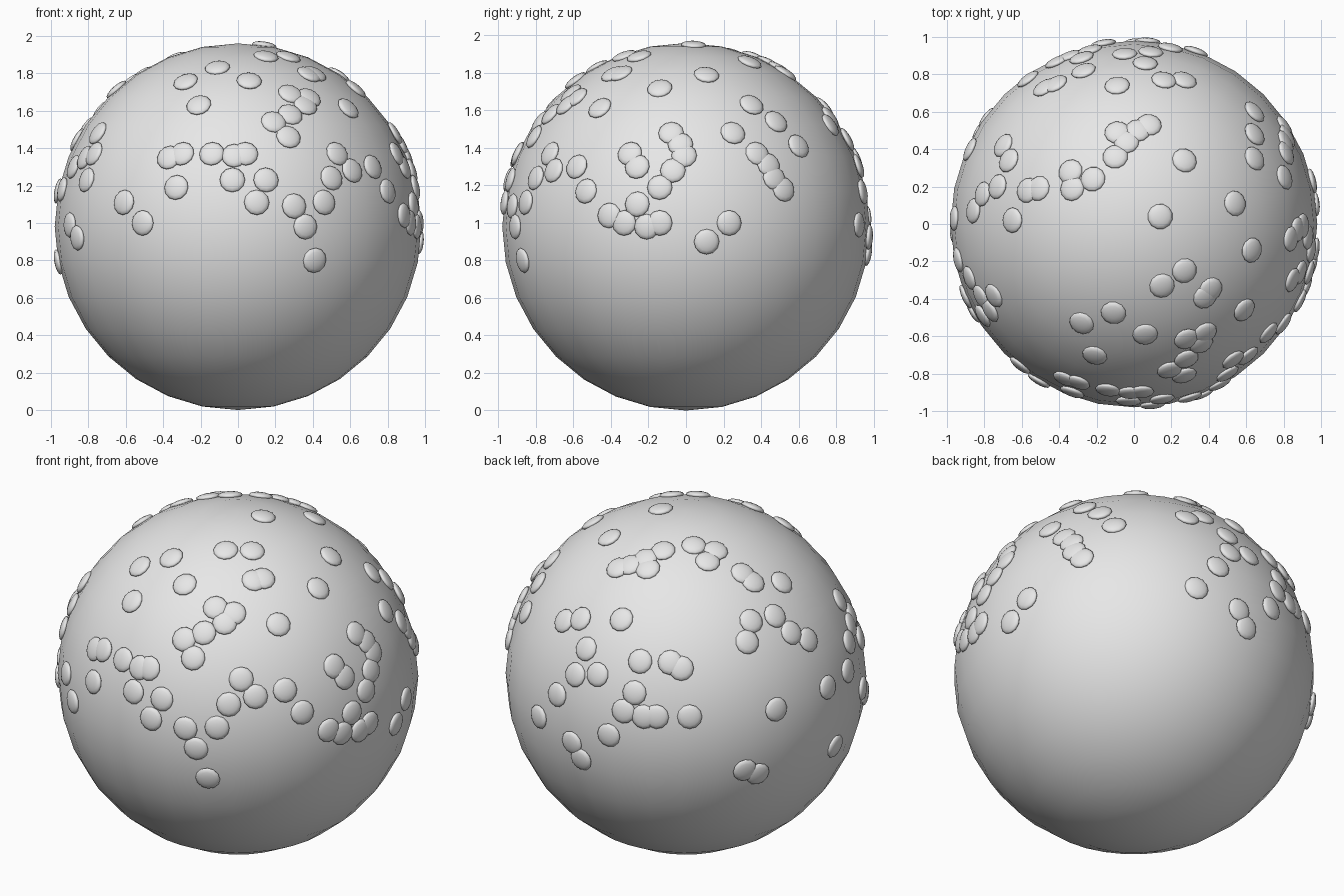
import bpy
import bmesh
from math import cos, sin, radians, sqrt
from mathutils import Matrix, Vector

RADIUS = 0.98
SPOT_RADIUS = 0.068
SPOT_HALF_THICKNESS = 0.021
CENTRE = Vector((0, 0, RADIUS))

default_cube = bpy.data.objects.get("Cube")
if default_cube:
    bpy.data.objects.remove(default_cube, do_unlink=True)


def make_material(name, colour):
    material = bpy.data.materials.new(name)
    material.use_nodes = True
    material.diffuse_color = colour
    material.node_tree.nodes["Principled BSDF"].inputs["Base Color"].default_value = colour
    return material


def make_object(name, bm, material):
    mesh = bpy.data.meshes.new(name)
    bm.to_mesh(mesh)
    bm.free()
    mesh.materials.append(material)
    mesh.shade_smooth()
    thing = bpy.data.objects.new(name, mesh)
    bpy.context.collection.objects.link(thing)
    return thing


def facing_frame(azimuth, elevation):
    """Right, up and outward axes of a side of the ball; azimuth zero is the front."""
    a, e = radians(azimuth), radians(elevation)
    right = Vector((cos(a), sin(a), 0))
    outward = Vector((sin(a) * cos(e), -cos(a) * cos(e), sin(e)))
    return right, outward.cross(right), outward


def add_spot(bm, direction):
    """One flattened bead lying flat against the ball."""
    turn = direction.to_track_quat("Z", "Y").to_matrix().to_4x4()
    flatten = Matrix.Diagonal((SPOT_RADIUS, SPOT_RADIUS, SPOT_HALF_THICKNESS, 1))
    place = Matrix.Translation(CENTRE + direction * RADIUS)
    bmesh.ops.create_uvsphere(bm, u_segments=12, v_segments=8, radius=1,
                              matrix=place @ turn @ flatten)


def scatter_spots(bm, frame, base_height, positions):
    """Drop flat positions straight onto the side of the ball the frame faces."""
    right, up, outward = frame
    for across, height in positions:
        rise = height - base_height
        depth = sqrt(max(RADIUS ** 2 - across ** 2 - rise ** 2, 0))
        point = right * across + up * rise + outward * depth
        add_spot(bm, point.normalized())


# Spot positions, as (across, height) on each side of the ball
front_spots = [
    (-.28, 1.69 + .065), (-.11, 1.83), (.06, 1.76), (-.21, 1.63),
    (.28, 1.69), (.38, 1.67), (.36, 1.63), (.28, 1.58), (.19, 1.54), (.27, 1.46),
    (-.37, 1.35), (-.3, 1.37), (-.14, 1.37), (-.02, 1.36), (.04, 1.37),
    (-.03, 1.23), (-.33, 1.19), (-.61, 1.11), (-.51, 1), (-.9, .99), (-.86, .92),
    (.15, 1.23), (.1, 1.11), (.3, 1.09), (.36, .98), (.46, 1.11), (.41, .8),
    (.5, 1.24), (.53, 1.37), (.61, 1.28), (.72, 1.3), (.8, 1.17),
    (-.75, 1.48), (-.77, 1.37), (-.82, 1.35), (-.81, 1.23), (-.88, 1.3), (-.94, 1.18),
]
side_spots = [
    (.35, 1.63), (.48, 1.54), (.6, 1.41), (.25, 1.48), (.38, 1.37), (.44, 1.31),
    (.47, 1.24), (.52, 1.18), (-.08, 1.48), (-.03, 1.42), (-.01, 1.36),
    (-.07, 1.28), (-.14, 1.19), (-.3, 1.37), (-.26, 1.3), (-.26, 1.1),
    (-.41, 1.04), (-.33, 1), (-.21, .98), (-.14, 1), (.11, .9), (.23, 1),
]
top_spots = [
    (-.09, .74), (.06, .86), (-.27, .82), (.16, .77), (.27, .77), (-.05, .91),
    (.09, .92), (.08, .53), (.02, .5), (-.09, .49), (-.04, .44), (-.1, .36),
    (.27, .34), (-.34, .28), (-.22, .24), (-.33, .19), (-.51, .19), (-.57, .18),
    (-.65, .02), (-.73, .2), (-.81, .16), (-.86, .07), (-.67, .34), (-.7, .42),
    (-.42, .75), (-.48, .73), (.54, .11), (.14, .04), (.63, -.14), (.27, -.25),
    (.15, -.33), (.38, -.39), (.41, -.35), (.59, -.46),
]
back_spots = [
    (-.7, -.11), (-.8, -.23), (-.62, -.37), (-.57, -.46), (-.42, -.33),
    (-.28, -.1), (-.34, -.2), (-.23, -.23), (-.16, -.23), (.02, -.23),
    (.77, -.07), (.49, -.19), (.32, -.52), (.39, -.54), (.81, -.39),
]

grey = make_material("plain grey", (0.8, 0.8, 0.8, 1))

# Ball
ball_mesh = bmesh.new()
bmesh.ops.create_uvsphere(ball_mesh, u_segments=32, v_segments=16, radius=RADIUS,
                          matrix=Matrix.Translation(CENTRE))
make_object("ball", ball_mesh, grey)

# Raised spots on each side
for name, frame, base_height, positions in (
    ("front_spots", facing_frame(0, 0), RADIUS, front_spots),
    ("left_spots", facing_frame(90, 0), RADIUS, side_spots),
    ("top_spots", facing_frame(0, 90), 0, top_spots),
    ("back_spots", facing_frame(180 + 35, 25), 0, back_spots),
):
    spot_mesh = bmesh.new()
    scatter_spots(spot_mesh, frame, base_height, positions)
    make_object(name, spot_mesh, grey)
